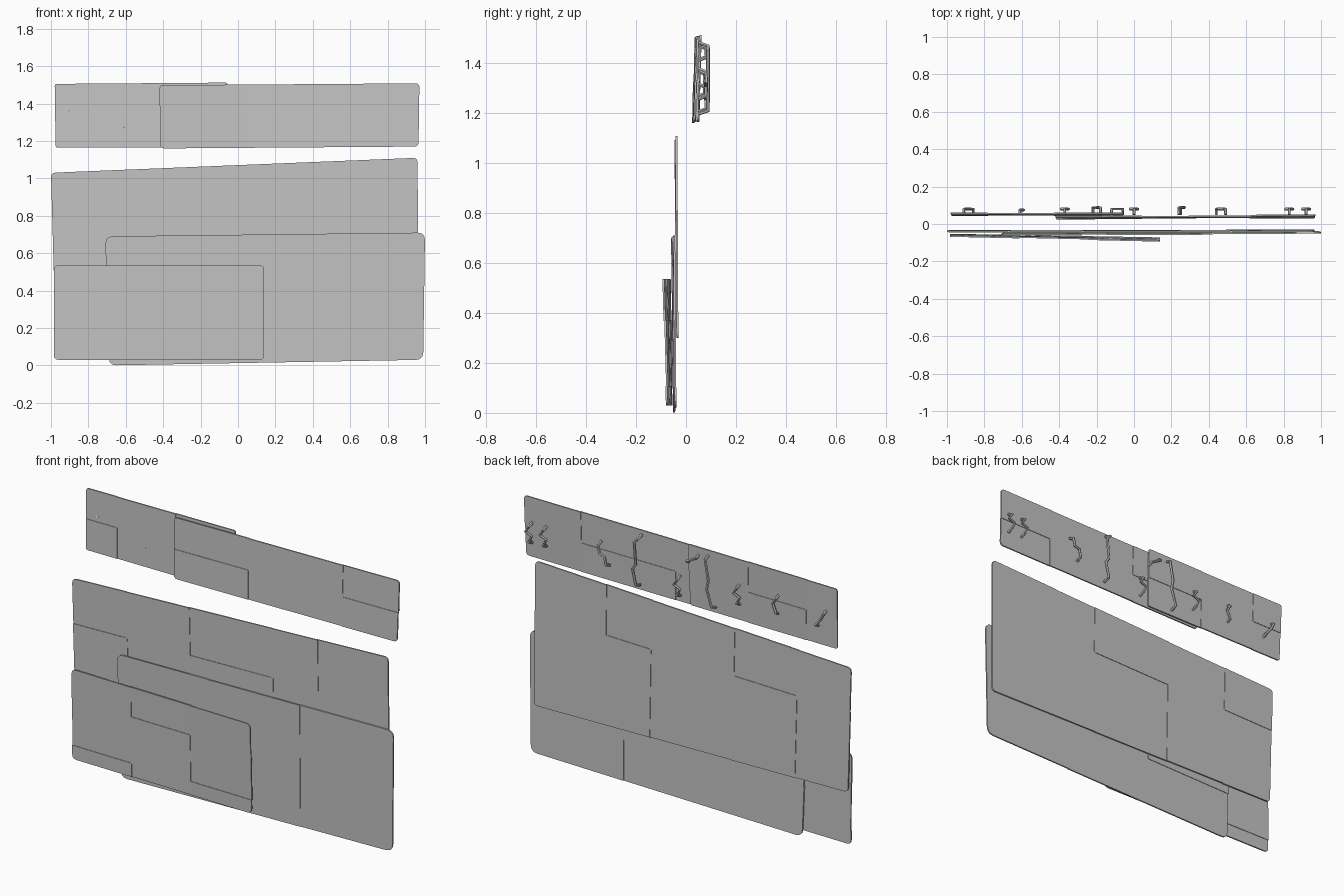
import bpy
import bmesh
import math
from mathutils import Vector

cube = bpy.data.objects.get("Cube")
if cube:
    bpy.data.objects.remove(cube, do_unlink=True)

grey = bpy.data.materials.new("plain grey")
grey.use_nodes = True
COLOUR = (0.55, 0.55, 0.55, 1)
grey.diffuse_color = COLOUR
grey.node_tree.nodes["Principled BSDF"].inputs["Base Color"].default_value = COLOUR

THICK = 0.008
STEP = 0.003      # depth difference between neighbouring tiles
LAP = 0.002       # overlap of neighbouring tiles


def rounded(corner, before, after, radius):
    """Points of a rounded corner between two edges."""
    a = corner + (before - corner).normalized() * radius
    b = corner + (after - corner).normalized() * radius
    return [a.lerp(corner, t).lerp(corner.lerp(b, t), t) for t in (0, 0.33, 0.67, 1)]


def panel(name, bl, br, tr, tl, rows, radius=0.025):
    """Sheet of overlapping tiles on a four-cornered patch.
    rows: (low, high, column breaks), as fractions of the patch."""
    bl, br, tr, tl = (Vector(p) for p in (bl, br, tr, tl))
    bm = bmesh.new()

    def at(u, v):
        return bl.lerp(br, u).lerp(tl.lerp(tr, u), v)

    for j, (v0, v1, breaks) in enumerate(rows):
        cols = [0, *breaks, 1]
        for i, (u0, u1) in enumerate(zip(cols, cols[1:])):
            ua, ub = max(0, u0 - LAP), min(1, u1 + LAP)
            va, vb = max(0, v0 - LAP), min(1, v1 + LAP)
            uvs = [(ua, va), (ub, va), (ub, vb), (ua, vb)]
            pts = [at(*uv) for uv in uvs]
            outline = []
            for k, (u, v) in enumerate(uvs):
                if u in (0, 1) and v in (0, 1):
                    outline += rounded(pts[k], pts[k - 1], pts[(k + 1) % 4], radius)
                else:
                    outline.append(pts[k])
            shift = ((i + j) % 2 - 0.5) * STEP
            front = [bm.verts.new(p + Vector((0, shift - THICK / 2, 0))) for p in outline]
            back = [bm.verts.new(p + Vector((0, shift + THICK / 2, 0))) for p in outline]
            bm.faces.new(front)
            bm.faces.new(back[::-1])
            for k in range(len(front)):
                n = (k + 1) % len(front)
                bm.faces.new((front[n], front[k], back[k], back[n]))
    bmesh.ops.recalc_face_normals(bm, faces=bm.faces)
    mesh = bpy.data.meshes.new(name)
    bm.to_mesh(mesh)
    bm.free()
    mesh.materials.append(grey)
    obj = bpy.data.objects.new(name, mesh)
    bpy.context.collection.objects.link(obj)


def bracket(name, path, out):
    """Bent rod standing off the back of the upper strip.
    path: (x, fraction down the strip)."""
    pts = [Vector((x, out, 1.51 - 0.345 * f)) for x, f in path]
    base = 0.05
    pts = [Vector((pts[0].x, base, pts[0].z + 0.012)), *pts,
           Vector((pts[-1].x, base, pts[-1].z - 0.012))]
    curve = bpy.data.curves.new(name, "CURVE")
    curve.dimensions = "3D"
    curve.bevel_depth = 0.008
    curve.bevel_resolution = 1
    curve.use_fill_caps = True
    spline = curve.splines.new("POLY")
    spline.points.add(len(pts) - 1)
    for sp, p in zip(spline.points, pts):
        sp.co = (*p, 1)
    curve.materials.append(grey)
    obj = bpy.data.objects.new(name, curve)
    bpy.context.collection.objects.link(obj)
    bpy.ops.object.select_all(action="DESELECT")
    obj.select_set(True)
    bpy.context.view_layer.objects.active = obj
    bpy.ops.object.convert(target="MESH")
    bpy.ops.object.shade_smooth_by_angle(angle=math.radians(30))


# Large lower wall: rear, middle and front sheets
panel("rear_sheet", (-0.98, -0.037, 0.33), (0.965, -0.036, 0.30),
      (0.96, -0.040, 1.11), (-1.0, -0.040, 1.03),
      [(0, 0.64, [0.17, 0.37, 0.633]), (0.64, 1, [0.168, 0.37, 0.633, 0.776])])
panel("middle_sheet", (-0.69, -0.046, 0.0), (0.99, -0.044, 0.03),
      (1.0, -0.049, 0.71), (-0.71, -0.057, 0.69),
      [(0, 0.41, [0.66]), (0.41, 1, [0.33, 0.66])], 0.04)
panel("front_sheet", (-0.985, -0.057, 0.03), (0.14, -0.075, 0.03),
      (0.14, -0.089, 0.535), (-0.985, -0.063, 0.535),
      [(0, 0.15, [0.33, 0.66]), (0.15, 0.67, [0.33, 0.66]), (0.67, 1, [0.33, 0.66])])

# Upper strip: two overlapping sheets
panel("strip_rear_sheet", (-0.975, 0.049, 1.165), (-0.06, 0.046, 1.167),
      (-0.055, 0.056, 1.512), (-0.98, 0.057, 1.505),
      [(0, 0.5, [0.21, 0.6]), (0.5, 1, [0.21, 0.6])], 0.012)
panel("strip_front_sheet", (-0.415, 0.030, 1.16), (0.965, 0.036, 1.17),
      (0.97, 0.046, 1.508), (-0.42, 0.037, 1.498),
      [(0, 0.48, [0.33, 0.75]), (0.48, 1, [0.33, 0.75])], 0.02)

# Bent rods on the back of the strip
for n, (x, top) in enumerate([(0.92, 0.45), (0.83, 0.44), (0.0, 0.6), (-0.37, 0.45)]):
    bracket(f"zigzag_bracket_{n}",
            [(x, top), (x + 0.02, top + 0.09), (x - 0.02, top + 0.14), (x, top + 0.25)], 0.08)
bracket("step_bracket", [(0.49, 0.42), (0.48, 0.54), (0.45, 0.57), (0.44, 0.7)], 0.08)
bracket("left_long_bracket",
        [(0.24, 0.12), (0.26, 0.18), (0.25, 0.53), (0.27, 0.62), (0.25, 0.87)], 0.088)
bracket("right_long_bracket",
        [(-0.18, 0.12), (-0.2, 0.45), (-0.19, 0.6), (-0.22, 0.87)], 0.088)
bracket("diagonal_bracket", [(-0.12, 0.15), (-0.06, 0.25)], 0.08)
bracket("short_bracket", [(-0.61, 0.44), (-0.59, 0.53), (-0.61, 0.67)], 0.075)
bracket("end_bracket", [(-0.91, 0.45), (-0.89, 0.56), (-0.86, 0.67)], 0.08)
